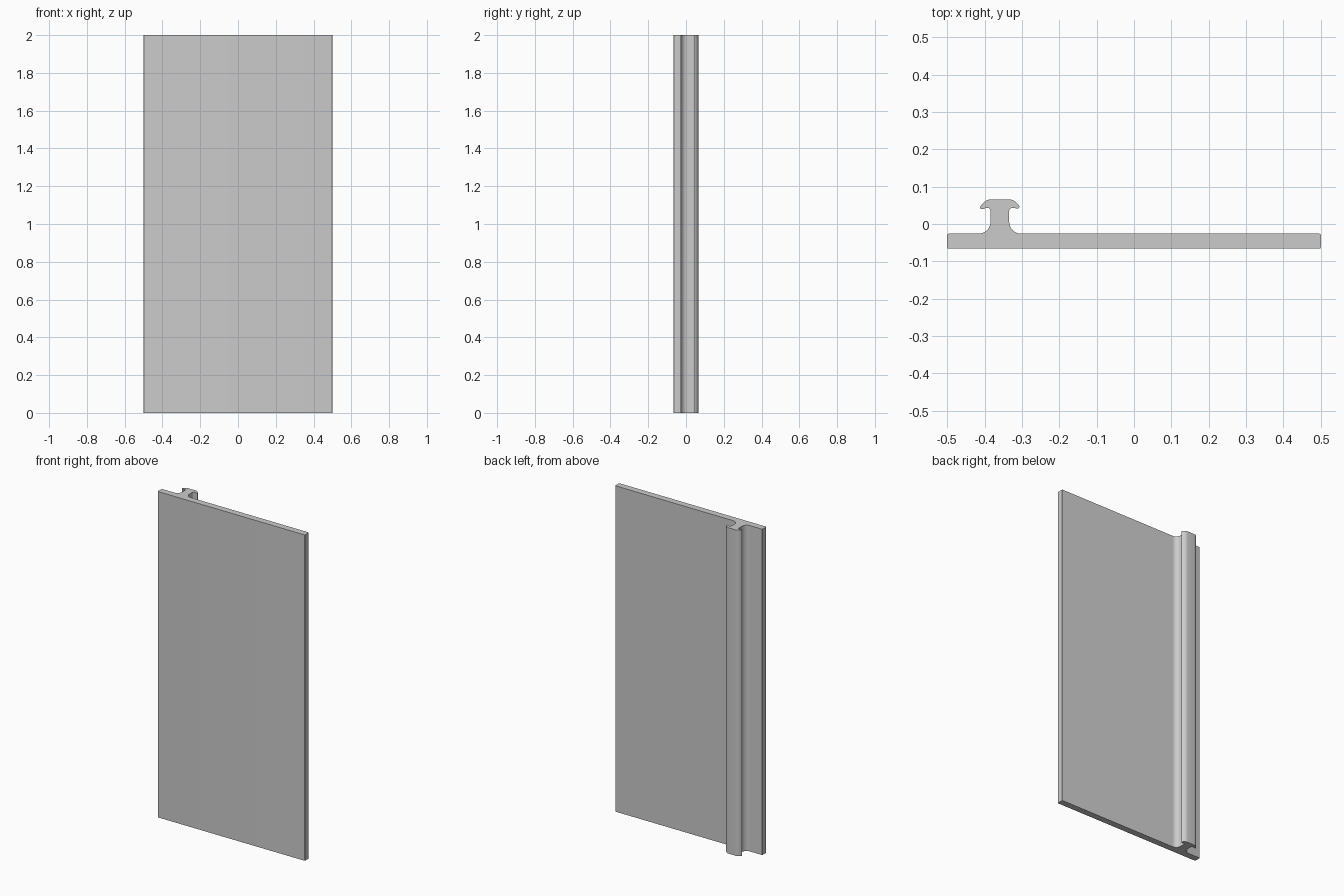
import bpy
import bmesh
import math
from mathutils import Vector

cube = bpy.data.objects.get("Cube")
if cube:
    bpy.data.objects.remove(cube, do_unlink=True)

HEIGHT = 2.0
FRONT, BACK = -0.066, -0.026     # panel faces
RAIL_X = -0.359                  # rail centre line

grey = bpy.data.materials.new("light grey")
grey.use_nodes = True
colour = (0.6, 0.6, 0.6, 1)
grey.diffuse_color = colour
grey.node_tree.nodes["Principled BSDF"].inputs["Base Color"].default_value = colour


def rounded(corners):
    """Replace each (x, y, radius) corner of a closed outline by an arc."""
    out = []
    for i, (x, y, r) in enumerate(corners):
        p = Vector((x, y))
        if r == 0:
            out.append(p)
            continue
        a = (Vector(corners[i - 1][:2]) - p).normalized()
        b = (Vector(corners[(i + 1) % len(corners)][:2]) - p).normalized()
        half = a.angle(b) / 2
        centre = p + (a + b).normalized() * (r / math.sin(half))
        start = p + a * (r / math.tan(half)) - centre
        end = p + b * (r / math.tan(half)) - centre
        turn = math.atan2(start.x * end.y - start.y * end.x, start.dot(end))
        steps = max(3, round(abs(turn) / math.radians(11)))
        for k in range(steps + 1):
            t = turn * k / steps
            c, s = math.cos(t), math.sin(t)
            out.append(centre + Vector((start.x * c - start.y * s,
                                        start.x * s + start.y * c)))
    return out


def rail_side(side, hook):
    """Half of the mushroom rail, from the panel up to the crown."""
    half = [(0.025, BACK, 0.032),            # root fillet
            (0.025, 0.043, 0.008),           # under the head
            (0.038, 0.043, 0),
            (0.042, 0.043 - hook, 0),        # lip
            (0.059, 0.042 - hook, 0.005),    # rounded tip
            (0.037, 0.066, 0.03)]            # crown
    return [(RAIL_X + side * x, y, r) for x, y, r in half]


# Panel and rail share one extruded section
outline = [(-0.5, FRONT, 0.004), (0.5, FRONT, 0.004), (0.5, BACK, 0.004)]
outline += rail_side(1, 0.001)
outline += reversed(rail_side(-1, 0.003))
outline += [(-0.5, BACK, 0.004)]

bm = bmesh.new()
base = bm.faces.new([bm.verts.new((p.x, p.y, 0)) for p in rounded(outline)])
top = bmesh.ops.extrude_face_region(bm, geom=[base], use_keep_orig=True)
bmesh.ops.translate(bm, vec=(0, 0, HEIGHT),
                    verts=[g for g in top["geom"] if isinstance(g, bmesh.types.BMVert)])
bmesh.ops.recalc_face_normals(bm, faces=bm.faces)
mesh = bpy.data.meshes.new("panel_with_rail")
bm.to_mesh(mesh)
bm.free()
mesh.materials.append(grey)

panel = bpy.data.objects.new("panel_with_rail", mesh)
bpy.context.collection.objects.link(panel)
bpy.ops.object.select_all(action="DESELECT")
panel.select_set(True)
bpy.context.view_layer.objects.active = panel
bpy.ops.object.shade_smooth_by_angle(angle=math.radians(30))
